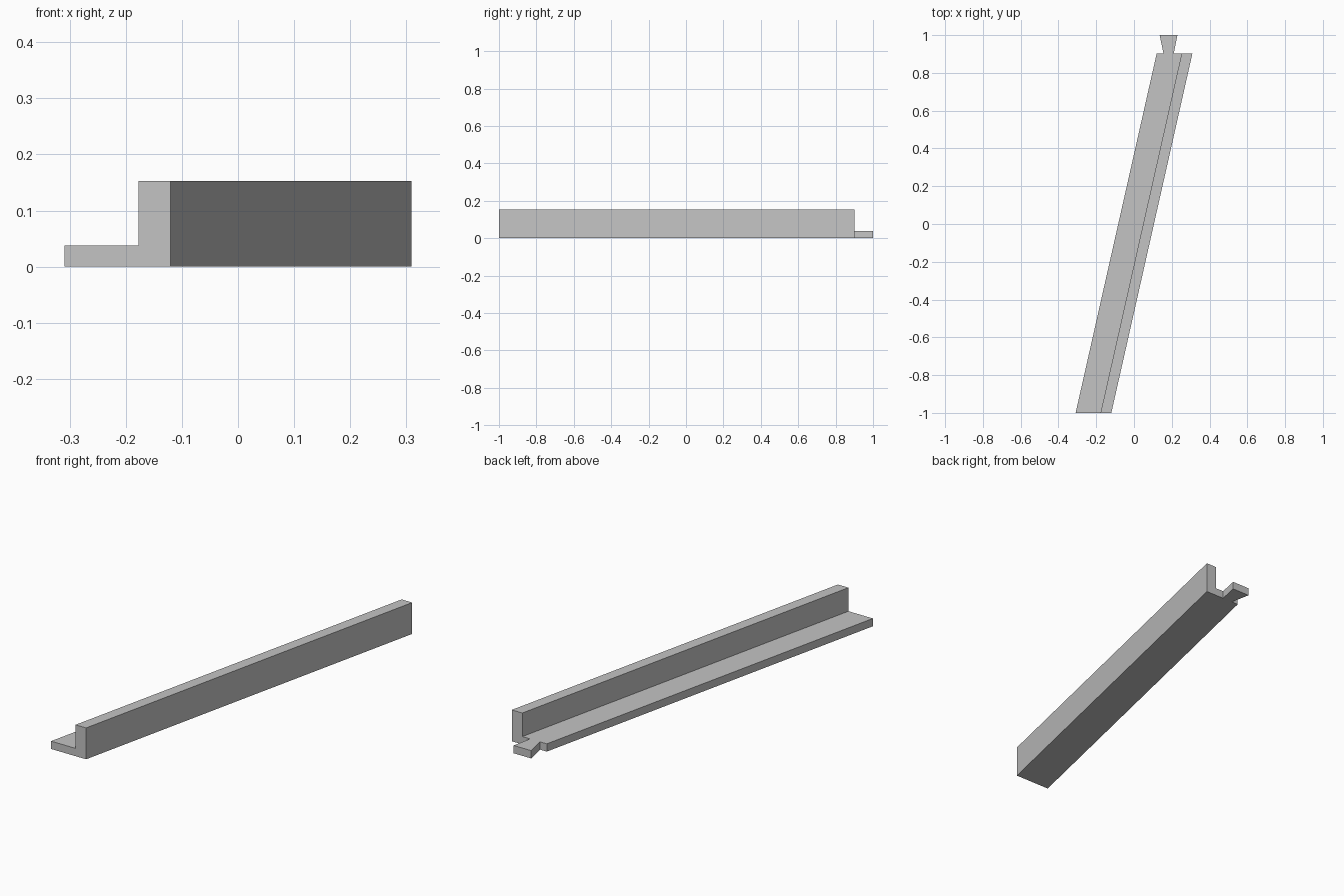
import bpy
import bmesh

cube = bpy.data.objects.get("Cube")
if cube:
    bpy.data.objects.remove(cube, do_unlink=True)

# Plain grey finish
grey = bpy.data.materials.new("plain grey")
grey.use_nodes = True
colour = (0.55, 0.55, 0.55, 1)
grey.diffuse_color = colour
grey.node_tree.nodes["Principled BSDF"].inputs["Base Color"].default_value = colour

FRONT, BACK, TIP = -1.0, 0.902, 1.0
SLANT = 0.429          # sideways shift of the bar from front to back
BASE_TOP, WALL_TOP = 0.038, 0.153


def extruded(name, points, offset):
    """Solid made by sweeping a flat outline along an offset."""
    bm = bmesh.new()
    face = bm.faces.new([bm.verts.new(p) for p in points])
    swept = bmesh.ops.extrude_face_region(bm, geom=[face], use_keep_orig=True)
    verts = [g for g in swept["geom"] if isinstance(g, bmesh.types.BMVert)]
    bmesh.ops.translate(bm, verts=verts, vec=offset)
    bmesh.ops.recalc_face_normals(bm, faces=bm.faces)
    mesh = bpy.data.meshes.new(name)
    bm.to_mesh(mesh)
    bm.free()
    mesh.materials.append(grey)
    obj = bpy.data.objects.new(name, mesh)
    bpy.context.collection.objects.link(obj)
    return obj


# L-shaped bar, sheared sideways along its length
left, step, right = -0.309, -0.177, -0.120
profile = [(left, 0), (right, 0), (right, WALL_TOP),
           (step, WALL_TOP), (step, BASE_TOP), (left, BASE_TOP)]
extruded("angle_bar", [(x, FRONT, z) for x, z in profile],
         (SLANT, BACK - FRONT, 0))

# Dovetail tongue on the back end of the base
centre, neck, flare = 0.183, 0.027, 0.047
outline = [(centre - neck, BACK), (centre + neck, BACK),
           (centre + flare, TIP), (centre - flare, TIP)]
extruded("dovetail_tongue", [(x, y, 0) for x, y in outline], (0, 0, BASE_TOP))
